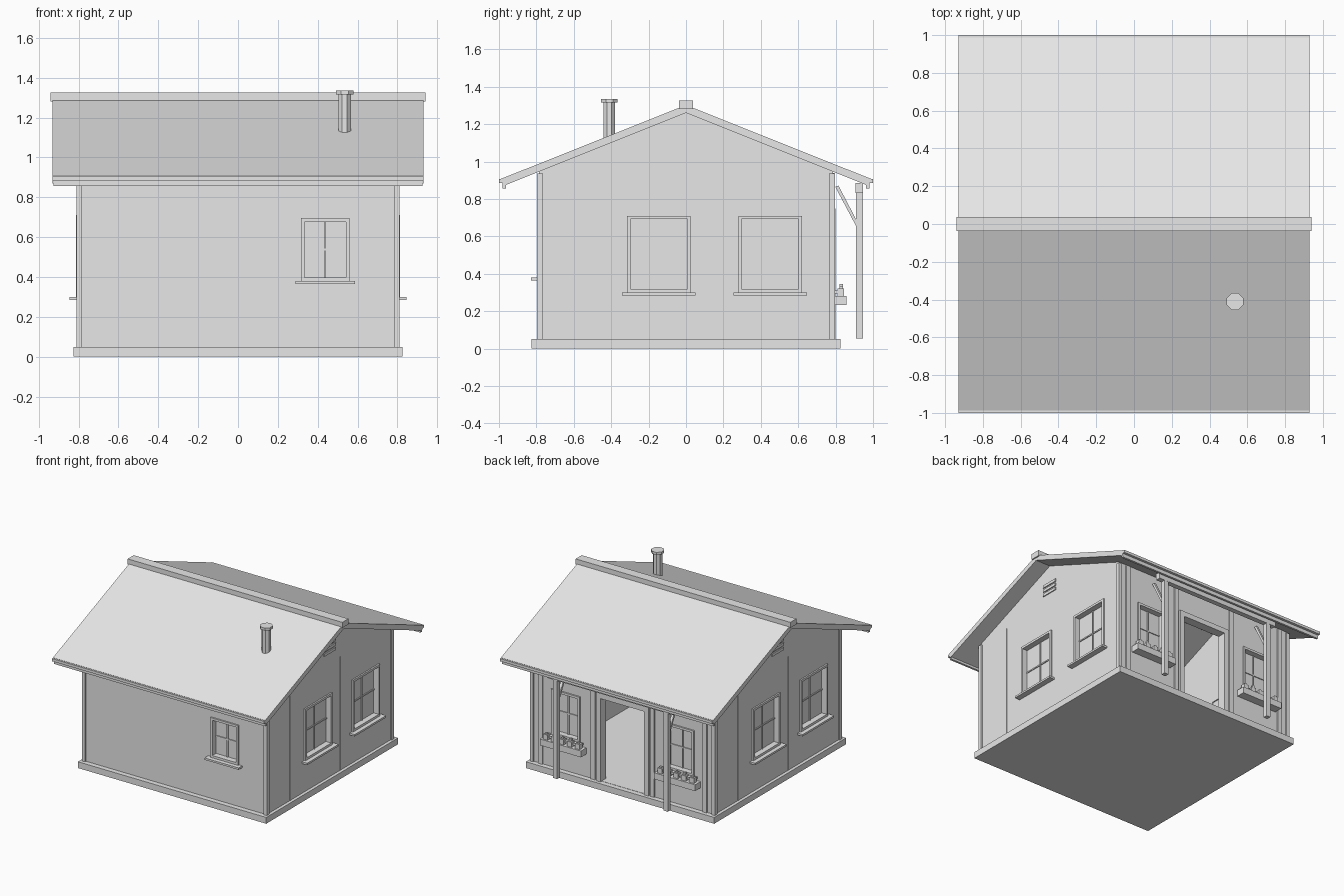
import bpy, bmesh, math
from mathutils import Matrix, Vector

cube = bpy.data.objects.get("Cube")
if cube:
    bpy.data.objects.remove(cube, do_unlink=True)

mat = bpy.data.materials.new("light_grey")
mat.use_nodes = True
GREY = (0.8, 0.8, 0.8, 1)
mat.diffuse_color = GREY
mat.node_tree.nodes["Principled BSDF"].inputs["Base Color"].default_value = GREY

FRONT, LEFT, BACK, RIGHT = (i * math.pi / 2 for i in range(4))
WALL_X, WALL_Y = 0.80, 0.785


def finish(name, bm):
    bmesh.ops.recalc_face_normals(bm, faces=bm.faces)
    mesh = bpy.data.meshes.new(name)
    bm.to_mesh(mesh)
    bm.free()
    mesh.materials.append(mat)
    ob = bpy.data.objects.new(name, mesh)
    bpy.context.scene.collection.objects.link(ob)
    return ob


def add_box(bm, lo, hi, matrix=Matrix()):
    lo, hi = Vector(lo), Vector(hi)
    size = Matrix.Diagonal((*(hi - lo), 1))
    bmesh.ops.create_cube(bm, size=1, matrix=matrix @ Matrix.Translation((lo + hi) / 2) @ size)


def box(name, lo, hi):
    bm = bmesh.new()
    add_box(bm, lo, hi)
    return finish(name, bm)


def prism(name, profile, half):
    """Extrude a (y, z) profile along x."""
    bm = bmesh.new()
    face = bm.faces.new([bm.verts.new((-half, y, z)) for y, z in profile])
    new = bmesh.ops.extrude_face_region(bm, geom=[face])["geom"]
    bmesh.ops.translate(bm, vec=(2 * half, 0, 0),
                        verts=[v for v in new if isinstance(v, bmesh.types.BMVert)])
    return finish(name, bm)


def wall_box(bm, side, u, v, w):
    """Box on a wall: u across, v up, w outward from the wall surface."""
    d = WALL_X if side in (LEFT, RIGHT) else WALL_Y
    add_box(bm, (u[0], -d - w[1], v[0]), (u[1], -d - w[0], v[1]), Matrix.Rotation(side, 4, 'Z'))


def cut(target, cutter):
    mod = target.modifiers.new("cut", 'BOOLEAN')
    mod.operation, mod.solver, mod.object = 'DIFFERENCE', 'EXACT', cutter
    graph = bpy.context.evaluated_depsgraph_get()
    mesh = bpy.data.meshes.new_from_object(target.evaluated_get(graph))
    target.modifiers.clear()
    target.data = mesh
    bpy.data.objects.remove(cutter, do_unlink=True)


# Hollow walls on a plinth
box("plinth", (-0.825, -0.825, 0), (0.825, 0.825, 0.05))
walls = prism("walls", [(-WALL_Y, 0.04), (WALL_Y, 0.04), (WALL_Y, 0.952),
                        (0, 1.266), (-WALL_Y, 0.952)], WALL_X)
cut(walls, prism("room", [(-0.735, 0.02), (0.735, 0.02), (0.735, 1.2),
                          (0, 1.5), (-0.735, 1.2)], 0.75))

# Windows: side, centre, half width, bottom, top
windows = [("front_window", FRONT, 0.4375, 0.1225, 0.38, 0.695)]
for label, side in (("left", LEFT), ("right", RIGHT)):
    windows += [(label + "_window", side, u, 0.17, 0.30, 0.71) for u in (-0.145, 0.45)]
windows += [("back_window", BACK, u, 0.125, 0.31, 0.67) for u in (-0.5, 0.5)]

holes = bmesh.new()
wall_box(holes, BACK, (-0.19, 0.19), (0.052, 0.71), (-0.1, 0.1))
T = 0.018
for name, side, c, h, z0, z1 in windows:
    u0, u1 = c - h, c + h
    wall_box(holes, side, (u0 + T, u1 - T), (z0 + T, z1 - T), (-0.1, 0.1))
    bm = bmesh.new()
    for u in ((u0, u0 + T), (u1 - T, u1)):
        wall_box(bm, side, u, (z0, z1), (-0.045, 0.012))
    for v in ((z0, z0 + T), (z1 - T, z1)):
        wall_box(bm, side, (u0 + T, u1 - T), v, (-0.045, 0.012))
    finish(name + "_frame", bm)
    bm = bmesh.new()
    wall_box(bm, side, (u0 + T, u1 - T), (z0 + T, z1 - T), (-0.042, -0.034))
    finish(name + "_glass", bm)
    bm = bmesh.new()
    mid = (z0 + z1) / 2
    wall_box(bm, side, (c - 0.005, c + 0.005), (z0 + T, z1 - T), (-0.036, -0.026))
    wall_box(bm, side, (u0 + T, u1 - T), (mid - 0.005, mid + 0.005), (-0.036, -0.027))
    finish(name + "_bars", bm)
    bm = bmesh.new()
    wall_box(bm, side, (u0 - 0.027, u1 + 0.027), (z0 - 0.015, z0), (-0.01, 0.045))
    finish(name + "_sill", bm)
cut(walls, finish("holes", holes))

# Door frame
bm = bmesh.new()
for s in (-1, 1):
    wall_box(bm, BACK, sorted((s * 0.19, s * 0.23)), (0.05, 0.75), (-0.055, 0.015))
wall_box(bm, BACK, (-0.19, 0.19), (0.71, 0.75), (-0.055, 0.015))
finish("door_frame", bm)

# Corner trims and wall battens
for sx in (-1, 1):
    for sy in (-1, 1):
        xs, ys = sorted((sx * 0.782, sx * 0.81)), sorted((sy * 0.765, sy * 0.797))
        box("corner_trim", (xs[0], ys[0], 0.05), (xs[1], ys[1], 0.935))
bm = bmesh.new()
for u in (-0.72, -0.26, 0.26, 0.72):
    wall_box(bm, BACK, (u - 0.018, u + 0.018), (0.05, 0.94), (-0.005, 0.01))
for side in (LEFT, RIGHT):
    for u in (-0.49, 0.14):
        wall_box(bm, side, (u - 0.005, u + 0.005), (0.05, 0.95), (-0.005, 0.003))
finish("battens", bm)

# Gable vents
for side in (LEFT, RIGHT):
    bm = bmesh.new()
    for i in range(3):
        z = 1.03 + i * 0.035
        wall_box(bm, side, (-0.07, 0.07), (z, z + 0.022), (-0.005, 0.008))
    finish("gable_vent", bm)

# Roof, ridge cap, fascias and gutters
prism("roof", [(0, 1.302), (0.988, 0.908), (0.975, 0.87), (0, 1.26),
               (-0.975, 0.87), (-0.988, 0.908)], 0.93)
box("ridge_cap", (-0.94, -0.038, 1.28), (0.94, 0.038, 1.325))
for s in (-1, 1):
    y = sorted((s * 0.963, s * 0.98))
    box("fascia", (-0.925, y[0], 0.857), (0.925, y[1], 0.895))
    y = sorted((s * 0.972, s))
    box("gutter", (-0.93, y[0], 0.885), (0.93, y[1], 0.906))

# Flue pipe with cap
for name, r, z0, z1 in (("flue", 0.034, 1.08, 1.318), ("flue_cap", 0.048, 1.315, 1.335)):
    bm = bmesh.new()
    bmesh.ops.create_cone(bm, cap_ends=True, segments=8, radius1=r, radius2=r, depth=z1 - z0,
                          matrix=Matrix.Translation((0.535, -0.41, (z0 + z1) / 2))
                          @ Matrix.Rotation(math.pi / 8, 4, 'Z'))
    finish(name, bm)

# Porch beam, posts and braces
box("porch_beam", (-0.55, 0.907, 0.833), (0.55, 0.947, 0.885))
for x in (-0.485, 0.485):
    box("porch_post", (x - 0.018, 0.91, 0.055), (x + 0.018, 0.946, 0.835))
    brace = prism("porch_brace", [(0.798, 0.865), (0.815, 0.872), (0.912, 0.685), (0.912, 0.65)], 0.01)
    brace.location.x = x

# Flower boxes with plants
for c in (-0.5, 0.5):
    bm = bmesh.new()
    wall_box(bm, BACK, (c - 0.18, c + 0.18), (0.232, 0.282), (0.005, 0.073))
    finish("flower_box", bm)
    bm = bmesh.new()
    for i in range(5):
        u = c + (i - 2) * 0.07
        wall_box(bm, BACK, (u - 0.02, u + 0.02), (0.275, 0.322), (0.025, 0.06))
        wall_box(bm, BACK, (u - 0.009, u + 0.009), (0.32, 0.333 + 0.012 * (i % 2)), (0.036, 0.054))
    finish("plants", bm)
